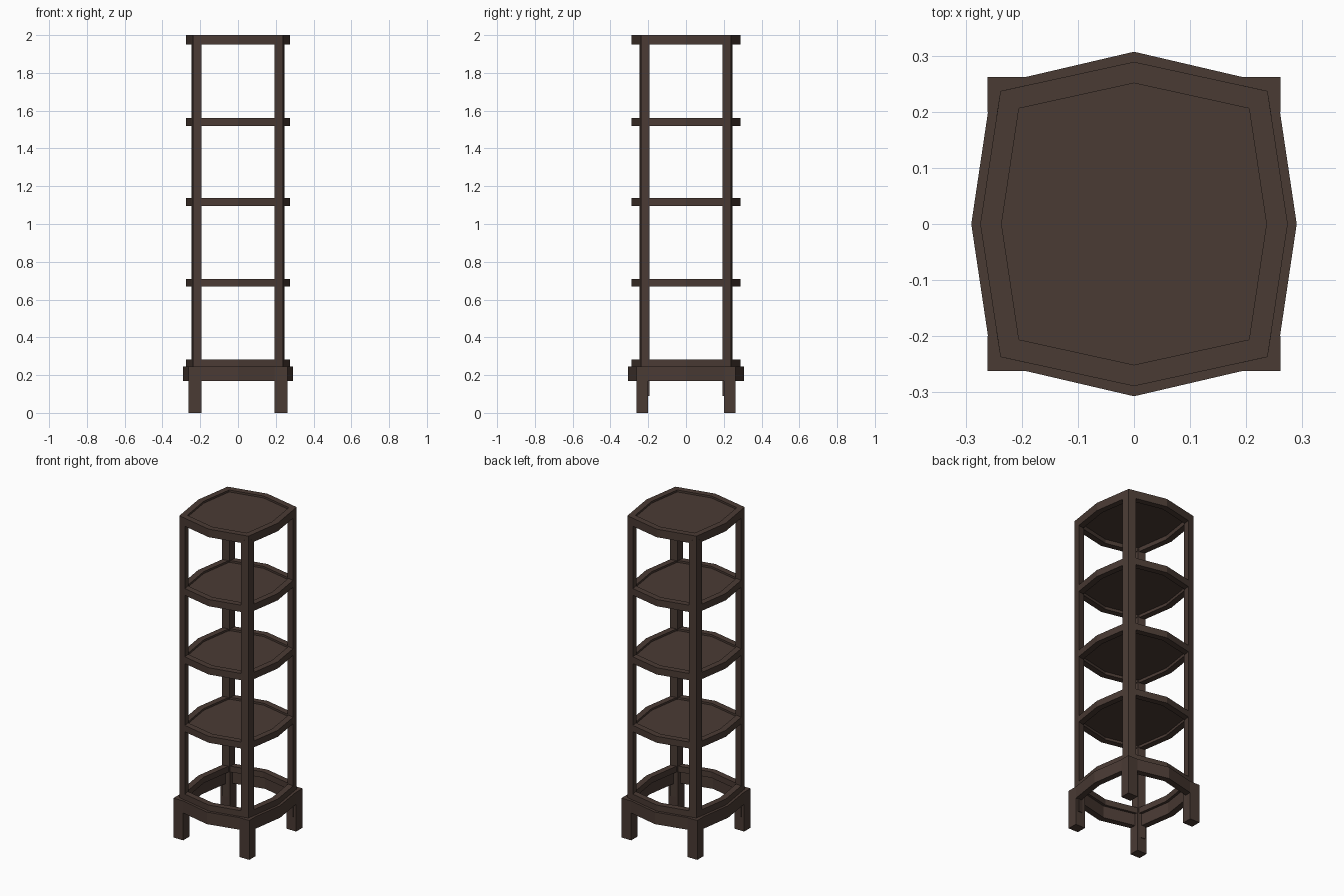
import bpy, bmesh

if "Cube" in bpy.data.objects:
    bpy.data.objects.remove(bpy.data.objects["Cube"])

wood = bpy.data.materials.new("dark brown wood")
wood.diffuse_color = (0.068, 0.043, 0.034, 1)
wood.use_nodes = True
wood.node_tree.nodes["Principled BSDF"].inputs["Base Color"].default_value = wood.diffuse_color


def bowed(apex_x, apex_y, cx, cy):
    """Eight-point outline: four corners with each side bowed out in the middle."""
    return [(apex_x, 0), (cx, cy), (0, apex_y), (-cx, cy),
            (-apex_x, 0), (-cx, -cy), (0, -apex_y), (cx, -cy)]


def finish(name, bm):
    bmesh.ops.recalc_face_normals(bm, faces=bm.faces)
    me = bpy.data.meshes.new(name)
    bm.to_mesh(me)
    bm.free()
    me.materials.append(wood)
    ob = bpy.data.objects.new(name, me)
    bpy.context.collection.objects.link(ob)
    return ob


def prism(name, outline, z0, z1):
    bm = bmesh.new()
    lo = [bm.verts.new((x, y, z0)) for x, y in outline]
    hi = [bm.verts.new((x, y, z1)) for x, y in outline]
    n = len(outline)
    bm.faces.new(lo)
    bm.faces.new(hi)
    for i in range(n):
        j = (i + 1) % n
        bm.faces.new((lo[i], lo[j], hi[j], hi[i]))
    return finish(name, bm)


def ring(name, outer, inner, z0, z1):
    bm = bmesh.new()
    loops = [[bm.verts.new((x, y, z)) for x, y in o]
             for o, z in ((outer, z0), (outer, z1), (inner, z1), (inner, z0))]
    n = len(outer)
    for a in range(4):
        p, q = loops[a], loops[(a + 1) % 4]
        for i in range(n):
            j = (i + 1) % n
            bm.faces.new((p[i], p[j], q[j], q[i]))
    return finish(name, bm)


frame_out = bowed(0.274, 0.289, 0.238, 0.237)
frame_in = bowed(0.236, 0.251, 0.205, 0.206)

# Shelf frames with recessed panels; the lowest frame is open
levels = [("bottom", 0.245, 0.282), ("lower", 0.67, 0.71), ("middle", 1.095, 1.137),
          ("upper", 1.52, 1.562), ("top", 1.95, 2.0)]
for label, z0, z1 in levels:
    ring(label + "_shelf_frame", frame_out, frame_in, z0, z1)
    if label != "bottom":
        prism(label + "_shelf_panel", frame_in, z1 - 0.024, z1 - 0.012)

# Bowed base rail
ring("base_rail", bowed(0.29, 0.307, 0.253, 0.248),
     bowed(0.252, 0.268, 0.22, 0.216), 0.17, 0.245)

# Corner posts follow the slanted sides; feet are square
post = [(0.238, 0.237), (0.193, 0.247), (0.2, 0.202), (0.245, 0.193)]
foot = [(0.194, 0.2), (0.261, 0.2), (0.261, 0.262), (0.194, 0.262)]
for sx, side in ((-1, "left"), (1, "right")):
    for sy, end in ((-1, "front"), (1, "back")):
        tag = end + "_" + side
        prism(tag + "_post", [(x * sx, y * sy) for x, y in post], 0.09, 1.97)
        prism(tag + "_foot", [(x * sx, y * sy) for x, y in foot], 0, 0.245)
